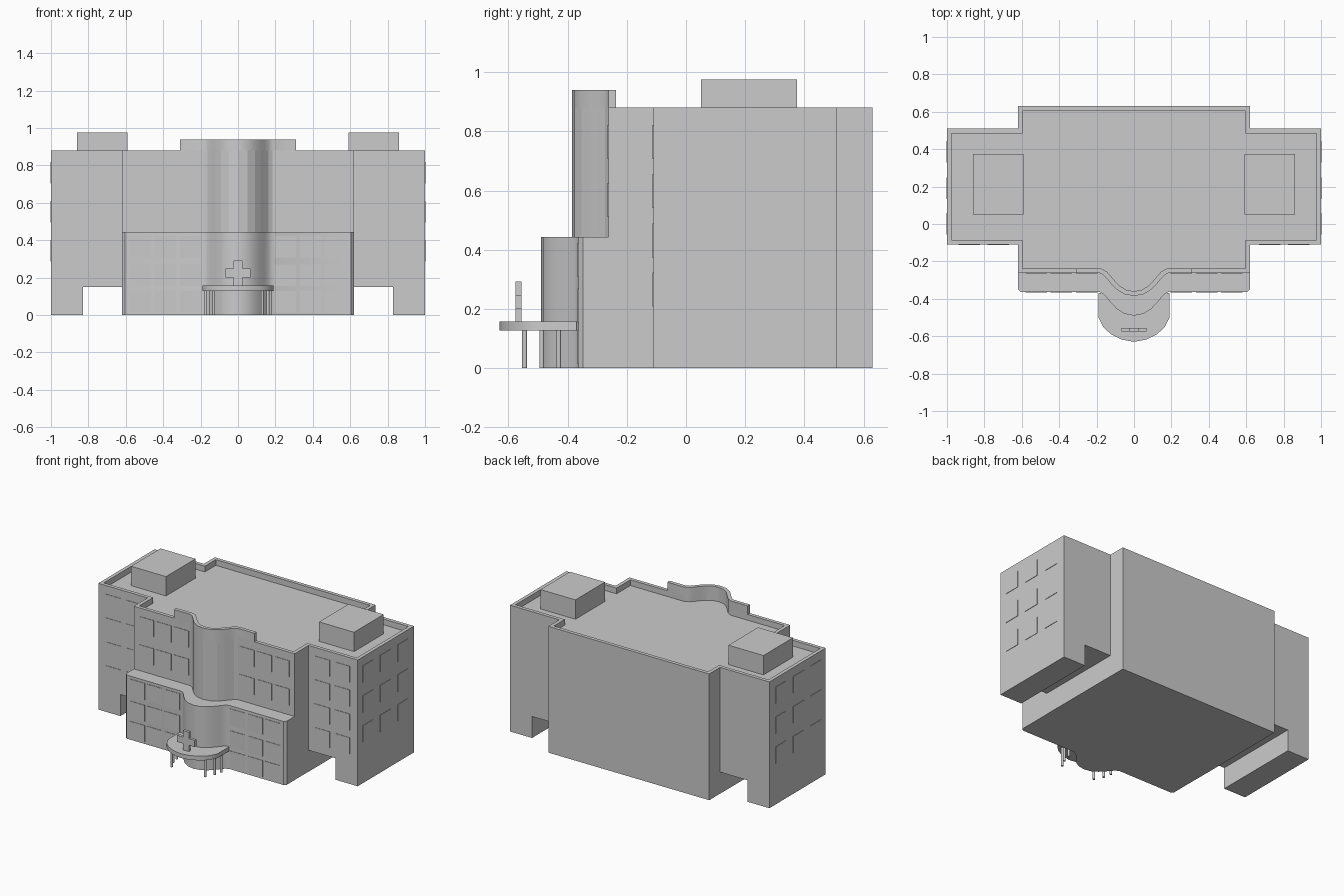
import bpy, bmesh
from mathutils import Vector

if "Cube" in bpy.data.objects:
    bpy.data.objects.remove(bpy.data.objects["Cube"])

HALF_BULGE = [(.185, 0), (.162, .012), (.142, .034), (.12, .06), (.09, .09), (.05, .114)]
BULGE = [(-x, d) for x, d in HALF_BULGE] + [(0, .123)] + [(x, d) for x, d in HALF_BULGE[::-1]]


def finish(bm, name, smooth=True):
    bmesh.ops.recalc_face_normals(bm, faces=bm.faces[:])
    me = bpy.data.meshes.new(name)
    bm.to_mesh(me)
    bm.free()
    ob = bpy.data.objects.new(name, me)
    bpy.context.collection.objects.link(ob)
    if smooth:
        bpy.ops.object.select_all(action='DESELECT')
        ob.select_set(True)
        bpy.context.view_layer.objects.active = ob
        bpy.ops.object.shade_smooth_by_angle(angle=0.52)
    return ob


def prism(name, pts, z0, z1):
    bm = bmesh.new()
    f = bm.faces.new([bm.verts.new((x, y, z0)) for x, y in pts])
    top = bmesh.ops.extrude_face_region(bm, geom=[f])['geom']
    bmesh.ops.translate(bm, vec=(0, 0, z1 - z0),
                        verts=[v for v in top if isinstance(v, bmesh.types.BMVert)])
    return finish(bm, name)


def box(name, x0, x1, y0, y1, z0, z1):
    return prism(name, [(x0, y0), (x1, y0), (x1, y1), (x0, y1)], z0, z1)


def inset(pts, d):
    # mitred inward offset of a counter-clockwise outline
    out = []
    for i, p in enumerate(pts):
        a, p, b = Vector(pts[i - 1]), Vector(p), Vector(pts[(i + 1) % len(pts)])
        e, f = (p - a).normalized(), (b - p).normalized()
        n, m = Vector((-e.y, e.x)), Vector((-f.y, f.x))
        out.append(tuple(p + (n + m) * d / (1 + n.dot(m))))
    return out


# main building: one outline with wings and front bulge, sunken roof inside a parapet
FY = -.262
front = [(-.31, FY)] + [(x, FY - d) for x, d in BULGE] + [(.31, FY)]
outline = front + [(.62, FY), (.62, -.11), (1, -.11), (1, .51), (.62, .51), (.62, .63),
                   (-.62, .63), (-.62, .51), (-1, .51), (-1, -.11), (-.62, -.11), (-.62, FY)]
inner = inset(outline, .025)
bm = bmesh.new()
loops = [[bm.verts.new((x, y, z)) for x, y in pts]
         for pts, z in ((outline, 0), (outline, .88), (inner, .88), (inner, .84))]
n = len(outline)
for lo, hi in zip(loops, loops[1:]):
    for i in range(n):
        j = (i + 1) % n
        bm.faces.new((lo[i], lo[j], hi[j], hi[i]))
bm.faces.new(loops[0])
bm.faces.new(loops[-1])
body = finish(bm, "main_building", smooth=False)

# passages under both wings
for s in (-1, 1):
    cut = box("passage_cutter", *sorted((s * .621, s * .83)), -.2, .6, -.1, .15)
    cut.hide_render = True
    cut.hide_viewport = True
    mod = body.modifiers.new("passage", 'BOOLEAN')
    mod.operation = 'DIFFERENCE'
    mod.solver = 'EXACT'
    mod.object = cut

# raised parapet over the entrance bay
k = len(front)
rim_in = inner[:k]
rim_in[0], rim_in[-1] = (-.31, FY + .025), (.31, FY + .025)
prism("raised_parapet", front + rim_in[::-1], .84, .94)

# projecting lower storeys
LY = -.363
lower = [(-.62, LY + .015), (-.605, LY)] + [(x, LY - d * 1.03) for x, d in BULGE] + \
        [(.605, LY), (.62, LY + .015), (.62, -.25), (-.62, -.25)]
prism("lower_storeys", lower, 0, .443)

# entrance canopy
half = [(.19, -.37), (.19, -.5), (.165, -.55), (.125, -.588), (.065, -.618)]
prism("entrance_canopy", [(-x, y) for x, y in half] + [(0, -.63)] + half[::-1], .128, .158)

# canopy columns
for s in (-1, 1):
    for x, y in ((.172, -.43), (.16, -.487), (.13, -.545)):
        bm = bmesh.new()
        bmesh.ops.create_cone(bm, cap_ends=True, segments=12, radius1=.008, radius2=.008, depth=.13)
        bmesh.ops.translate(bm, verts=bm.verts[:], vec=(s * x, y, .065))
        finish(bm, "canopy_column")

# cross sign on the canopy
a, b, c = .023, .068, .225
pts = [(-a, -b), (a, -b), (a, -a), (b, -a), (b, a), (a, a), (a, b),
       (-a, b), (-a, a), (-b, a), (-b, -a), (-a, -a)]
cross = prism("cross_sign", pts, -.01, .01)
cross.rotation_euler.x = 1.570796
cross.location = (0, -.565, c)

# rooftop plant rooms
for s in (-1, 1):
    box("rooftop_room", *sorted((s * .59, s * .86)), .05, .375, .835, .975)

# windows
W, T = .115, .003
for s in (-1, 1):
    for x in (.727, .882):
        for z in (.208, .373, .541, .706):
            box("wing_window", s * x - W / 2, s * x + W / 2, -.11 - T, -.105, z, z + W)
    for x in (.252, .388, .522):
        for z, y in ((.706, FY), (.51, FY), (.308, LY), (.155, LY), (.014, LY)):
            box("front_window", s * x - W / 2, s * x + W / 2, y - T, y + .005, z, z + W)
    for y in (.002, .192, .385):
        for z in (.287, .495, .704):
            box("side_window", *sorted((s * .995, s * (1 + T))), y - W / 2, y + W / 2, z, z + W)
